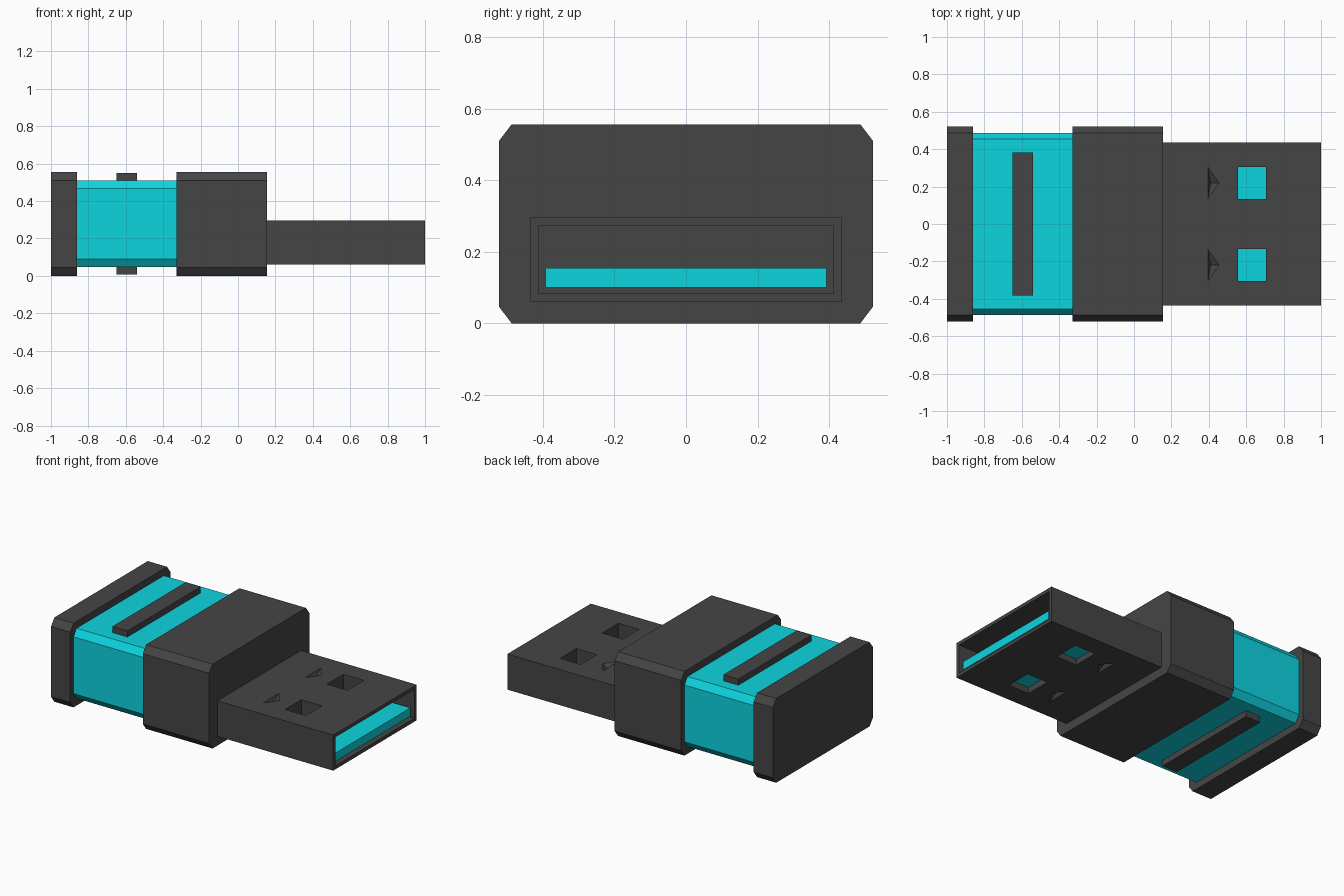
import bpy, bmesh

if "Cube" in bpy.data.objects:
    bpy.data.objects.remove(bpy.data.objects["Cube"])


def material(name, rgb):
    m = bpy.data.materials.new(name)
    m.diffuse_color = (*rgb, 1)
    m.use_nodes = True
    m.node_tree.nodes["Principled BSDF"].inputs["Base Color"].default_value = m.diffuse_color
    return m


DARK = material("dark_plastic", (0.06, 0.06, 0.06))
CYAN = material("cyan_plastic", (0.004, 0.66, 0.74))


def add_hull(bm, points):
    """Add the convex solid around the points."""
    verts = [bm.verts.new(p) for p in points]
    bmesh.ops.convex_hull(bm, input=verts)


def box_points(x0, x1, y0, y1, z0, z1):
    return [(x, y, z) for x in (x0, x1) for y in (y0, y1) for z in (z0, z1)]


def finish(name, bm, mat):
    bmesh.ops.dissolve_limit(bm, angle_limit=0.01, verts=bm.verts, edges=bm.edges)
    bmesh.ops.recalc_face_normals(bm, faces=bm.faces)
    me = bpy.data.meshes.new(name)
    bm.to_mesh(me)
    bm.free()
    ob = bpy.data.objects.new(name, me)
    bpy.context.collection.objects.link(ob)
    me.materials.append(mat)
    return ob


def box(name, mat, *bounds):
    bm = bmesh.new()
    add_hull(bm, box_points(*bounds))
    return finish(name, bm, mat)


def chamfered_block(name, mat, x0, x1, half_w, z0, z1, cy, cz):
    """Eight-sided profile extruded along x."""
    profile = []
    for s in (-1, 1):
        profile += [(s * half_w, z0 + cz), (s * half_w, z1 - cz),
                    (s * (half_w - cy), z0), (s * (half_w - cy), z1)]
    bm = bmesh.new()
    add_hull(bm, [(x, y, z) for x in (x0, x1) for y, z in profile])
    return finish(name, bm, mat)


# Housing
chamfered_block("end_cap", DARK, -1.0, -0.86, 0.522, 0.0, 0.556, 0.035, 0.046)
chamfered_block("body", CYAN, -0.87, -0.32, 0.487, 0.047, 0.51, 0.032, 0.044)
chamfered_block("collar", DARK, -0.33, 0.155, 0.522, 0.0, 0.556, 0.035, 0.046)

# Grip ridges above and below the body
box("top_ridge", DARK, -0.65, -0.54, -0.382, 0.382, 0.49, 0.55)
box("bottom_ridge", DARK, -0.65, -0.54, -0.382, 0.382, 0.007, 0.07)

# Connector shell and contact tongue
Z0, Z1 = 0.06, 0.295
shell = box("connector_shell", DARK, 0.14, 1.0, -0.435, 0.435, Z0, Z1)
box("contact_tongue", CYAN, 0.5, 0.985, -0.392, 0.392, 0.1, 0.155)

# Cutter: front opening, square windows and small latch dents
bm = bmesh.new()
add_hull(bm, box_points(0.74, 1.1, -0.412, 0.412, 0.083, 0.272))
for side in (-1, 1):
    mid = side * 0.219
    add_hull(bm, box_points(0.556, 0.706, mid - 0.085, mid + 0.085, -0.1, 0.5))
    for face_z, out in ((Z0, -1), (Z1, 1)):
        tri = [(0.395, mid - 0.085), (0.395, mid + 0.085), (0.455, mid)]
        add_hull(bm, [(x, y, face_z + d) for x, y in tri for d in (0, out * 0.02)]
                 + [(0.41, mid, face_z - out * 0.03)])
cutter = finish("shell_cutter", bm, DARK)
cutter.hide_render = True

mod = shell.modifiers.new("openings", "BOOLEAN")
mod.operation = "DIFFERENCE"
mod.solver = "EXACT"
mod.object = cutter
bpy.context.view_layer.objects.active = shell
bpy.ops.object.modifier_apply(modifier=mod.name)
bpy.data.objects.remove(cutter)
